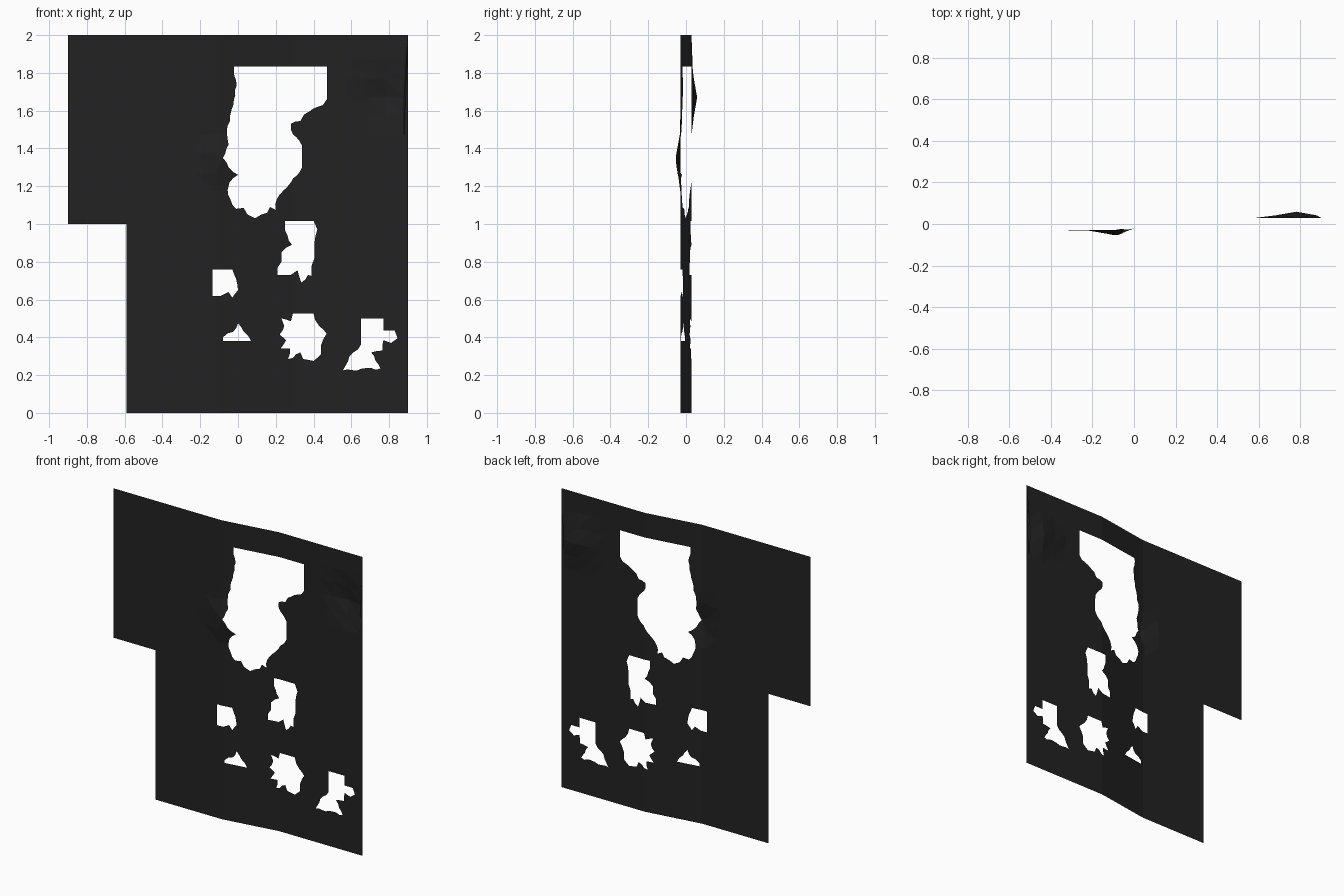
import bpy, bmesh, math, random
from mathutils import Vector
from mathutils.geometry import delaunay_2d_cdt

if "Cube" in bpy.data.objects:
    bpy.data.objects.remove(bpy.data.objects["Cube"])

random.seed(4)

charcoal = bpy.data.materials.new("charcoal plaster")
charcoal.diffuse_color = (0.016, 0.016, 0.016, 1)
charcoal.use_nodes = True
charcoal.node_tree.nodes["Principled BSDF"].inputs["Base Color"].default_value = charcoal.diffuse_color

# sheet outline in (x, z)
outline = [(-.59, 0), (.9, 0), (.9, 2), (-.9, 2), (-.9, 1), (-.59, 1)]

# ragged openings in (x, z)
tall_gap = [(-.02, 1.835), (.47, 1.835), (.47, 1.66), (.45, 1.63), (.35, 1.58), (.33, 1.545),
            (.28, 1.53), (.28, 1.5), (.325, 1.44), (.34, 1.39), (.34, 1.3), (.28, 1.22),
            (.205, 1.13), (.2, 1.075), (.17, 1.09), (.155, 1.06), (.09, 1.03), (.05, 1.05),
            (.03, 1.085), (-.01, 1.08), (-.04, 1.13), (-.055, 1.18), (-.045, 1.22), (0, 1.26),
            (-.05, 1.3), (-.08, 1.35), (-.05, 1.42), (-.055, 1.52), (-.025, 1.63), (-.01, 1.76)]
middle_gap = [(.25, 1.017), (.4, 1.017), (.42, .97), (.405, .9), (.405, .82), (.39, .78),
              (.39, .725), (.37, .73), (.335, .69), (.315, .755), (.28, .73), (.21, .73),
              (.21, .77), (.23, .8), (.23, .85), (.285, .89), (.25, .965)]
square_gap = [(-.135, .76), (-.03, .76), (-.01, .71), (0, .65), (-.03, .61), (-.05, .64),
              (-.09, .62), (-.135, .62)]
small_gap = [(-.08, .38), (.07, .38), (.03, .43), (0, .475), (-.025, .43), (-.08, .4)]
star_gap = [(.29, .525), (.4, .525), (.43, .46), (.47, .42), (.44, .36), (.44, .31),
            (.4, .275), (.345, .285), (.33, .32), (.265, .285), (.275, .34), (.225, .34),
            (.255, .385), (.22, .415), (.245, .46), (.23, .5), (.28, .485)]
corner_gap = [(.65, .5), (.77, .5), (.77, .435), (.83, .435), (.845, .395), (.81, .37),
              (.77, .385), (.765, .33), (.705, .32), (.755, .235), (.555, .225), (.59, .3),
              (.65, .36)]


def ragged(points):
    """Split the slanted sides and roughen them; keep straight sides clean."""
    result = []
    for i, p in enumerate(points):
        a, b = Vector(p), Vector(points[(i + 1) % len(points)])
        d = b - a
        result.append(a)
        if min(abs(d.x), abs(d.y)) < .001:
            continue
        side = Vector((-d.y, d.x)).normalized()
        n = int(d.length / .024)
        for k in range(1, n):
            result.append(a + d * k / n + side * random.uniform(-.007, .007))
    return result


def solid(p):
    """Even-odd test: inside the outline and outside every opening."""
    inside = False
    for loop in loops:
        for i, b in enumerate(loop):
            a = loop[i - 1]
            if (a.y > p.y) != (b.y > p.y):
                if p.x < a.x + (b.x - a.x) * (p.y - a.y) / (b.y - a.y):
                    inside = not inside
    return inside


def depth(x, z):
    """Flat left, ramp in the middle, flat right, plus slight dents."""
    y = -.03 + .059 * min(1, max(0, (x + .1) / .385))
    for cx, cz, r, h in ((.78, 1.67, .17, .03), (-.08, 1.34, .15, -.028)):
        y += h * max(0, 1 - math.hypot(x - cx, z - cz) / r)
    return y


# triangulate the sheet around the openings
loops = [[Vector(p) for p in outline]]
loops += [ragged(g) for g in (tall_gap, middle_gap, square_gap, small_gap, star_gap, corner_gap)]
verts, edges = [], []
for loop in loops:
    s = len(verts)
    verts += loop
    edges += [(s + i, s + (i + 1) % len(loop)) for i in range(len(loop))]
verts += [Vector((-.82 + .1 * i, .07 + .1 * j)) for i in range(18) for j in range(20)]
co, _, tris, *_ = delaunay_2d_cdt(verts, edges, [], 0, 1e-5)

bm = bmesh.new()
bv = [bm.verts.new((p[0], 0, p[1])) for p in co]
for t in tris:
    centre = sum((Vector(co[i]) for i in t), Vector((0, 0))) / len(t)
    if solid(centre):
        bm.faces.new([bv[i] for i in t])
bmesh.ops.delete(bm, geom=[v for v in bm.verts if not v.link_faces], context='VERTS')

# crease lines where the sheet bends
for x in (-.1, .285):
    bmesh.ops.bisect_plane(bm, geom=bm.verts[:] + bm.edges[:] + bm.faces[:],
                           plane_co=(x, 0, 0), plane_no=(1, 0, 0))
for v in bm.verts:
    v.co.y = depth(v.co.x, v.co.z)

mesh = bpy.data.meshes.new("broken_wall_sheet")
bm.to_mesh(mesh)
bm.free()
mesh.materials.append(charcoal)
wall = bpy.data.objects.new("broken_wall_sheet", mesh)
bpy.context.collection.objects.link(wall)
